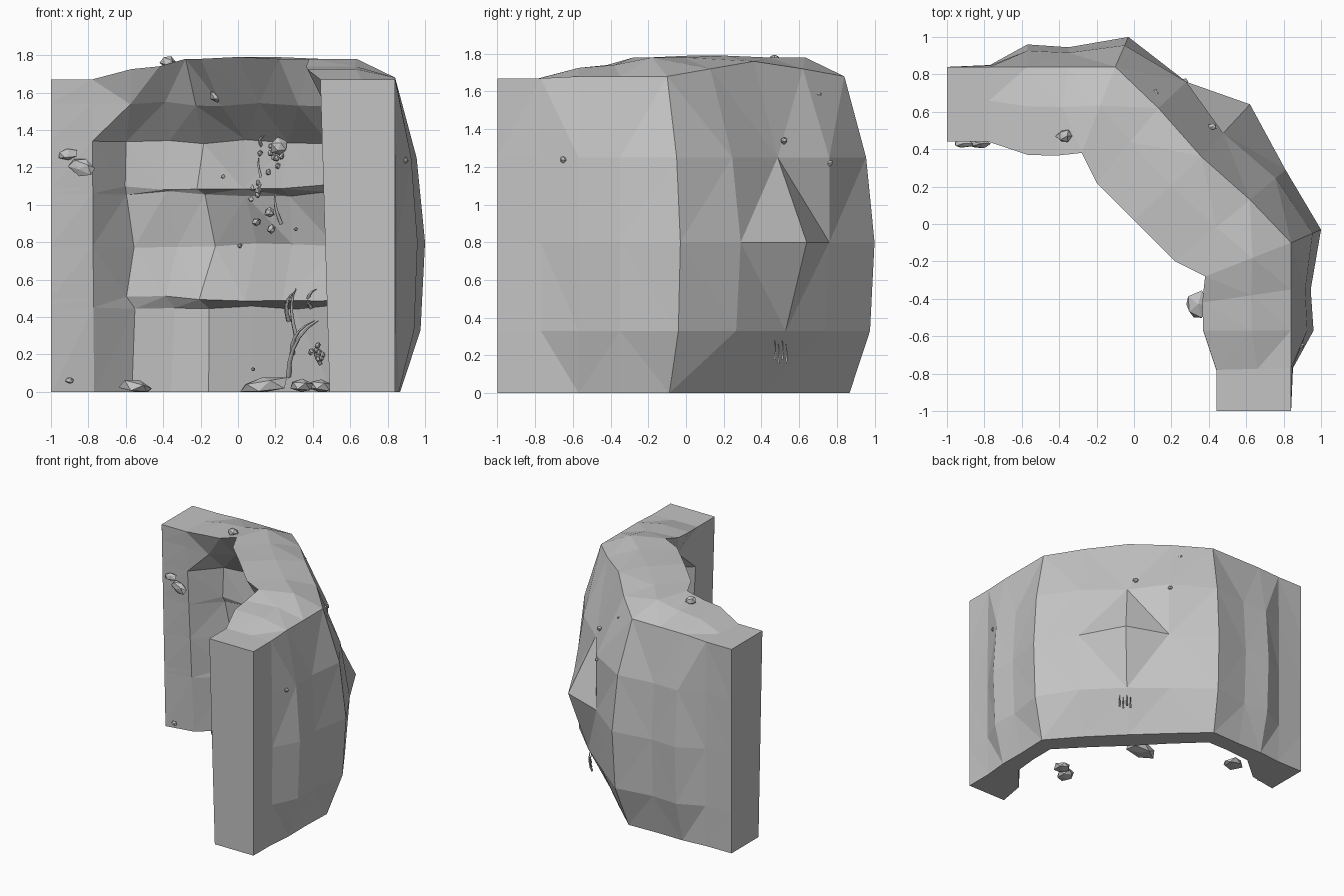
import bpy, bmesh, math, random
from mathutils import Vector, Matrix

random.seed(4)
if "Cube" in bpy.data.objects:
    bpy.data.objects.remove(bpy.data.objects["Cube"])

stone = bpy.data.materials.new("grey stone")
stone.use_nodes = True
GREY = (0.55, 0.55, 0.55, 1)
stone.diffuse_color = GREY
stone.node_tree.nodes["Principled BSDF"].inputs["Base Color"].default_value = GREY
stone.node_tree.nodes["Principled BSDF"].inputs["Roughness"].default_value = 0.9


def finish(bm, name):
    bmesh.ops.recalc_face_normals(bm, faces=bm.faces)
    mesh = bpy.data.meshes.new(name)
    bm.to_mesh(mesh)
    bm.free()
    mesh.materials.append(stone)
    obj = bpy.data.objects.new(name, mesh)
    bpy.context.collection.objects.link(obj)
    return obj


# Cliff stations along one arm up to the middle of the diagonal:
# outer top, outer bulge, inner rim, niche back (x, y each), outer z, ridge z
HALF = [
    ((-1, .84), (-1, .84), (-1, .44), (-1, .49), 1.67, 1.67),
    ((-.77, .84), (-.77, .85), (-.78, .44), (-.77, .53), 1.67, 1.67),
    ((-.57, .84), (-.57, .96), (-.57, .37), (-.56, .71), 1.68, 1.725),
    ((-.35, .84), (-.35, .945), (-.42, .365), (-.35, .73), 1.68, 1.74),
    ((-.1, .84), (-.03, 1), (-.28, .38), (-.15, .73), 1.68, 1.78),
    ((.13, .62), (.28, .76), (-.2, .22), (.08, .51), 1.72, 1.78),
]
MIDDLE = ((.36, .36), (.62, .64), (0, .02), (.29, .29), 1.76, 1.79)


def swap(station):
    return tuple((v[1], v[0]) if isinstance(v, tuple) else v for v in station)


stations = HALF + [MIDDLE] + [swap(s) for s in reversed(HALF)]
# The far side of the diagonal swells a little more
far = stations[7]
stations[7] = (far[0], (.81, .29), *far[2:])
LAST = len(stations) - 1

OUTER_ROWS = [(0, .17), (.33, .85), (.8, 1), (1.25, .72)]      # height, bulge
BULGE_CHANGES = {(5, 3): 1, (6, 3): .45, (6, 1): .6}           # slanted crease
INNER_ROWS = [(1.34, .04), (1.09, .08), (1.06, .04), (.78, -.02), (.5, .07), (.45, 0), (0, .01)]


def section(i, station):
    top, bulge, rim, niche = (Vector(p) for p in station[:4])
    z_out, z_ridge = station[4:]
    solid = i < 2 or i > LAST - 2
    points = []
    for k, (z, f) in enumerate(OUTER_ROWS):
        points.append((*top.lerp(bulge, BULGE_CHANGES.get((i, k), f)), z))
    points.append((*top, z_out))
    points.append((*top.lerp(rim, .45), z_ridge))
    points.append((*rim, z_ridge))
    # Overhang, shallower beside the arms
    depth = .1 if solid else .25 if i in (2, LAST - 2) else .4
    points.append((*rim.lerp(niche, depth), 1.54))
    for z, ledge in INNER_ROWS:
        if solid:
            back = rim.lerp(niche, 1 - z / z_ridge)
        else:
            back = niche - Vector((ledge, ledge)) * .7
        points.append((*back, z))
    return points


# Hollowed corner cliff
bm = bmesh.new()
rings = []
for i, station in enumerate(stations):
    ring = []
    for k, p in enumerate(section(i, station)):
        v = Vector(p)
        if 1 < i < LAST - 1 and k > 6 and v.z > 0:
            v += Vector([random.uniform(-.015, .015) for _ in range(3)])
        ring.append(bm.verts.new(v))
    rings.append(ring)
for a, b in zip(rings, rings[1:]):
    n = len(a)
    for k in range(n):
        m = (k + 1) % n
        bm.faces.new((a[k], a[m], b[m], b[k]))
bm.faces.new(rings[0])
bm.faces.new(rings[-1])
bmesh.ops.triangulate(bm, faces=bm.faces, quad_method='SHORT_EDGE')
finish(bm, "corner_cliff")


def rock(name, place, size):
    bm = bmesh.new()
    bmesh.ops.create_icosphere(bm, subdivisions=1, radius=1)
    for v in bm.verts:
        v.co *= random.uniform(.8, 1.1)
        v.co = Vector(c * s for c, s in zip(v.co, size))
    turn = Matrix.Rotation(random.uniform(-.4, .4), 4, 'Y')
    bmesh.ops.transform(bm, matrix=turn, verts=bm.verts)
    for v in bm.verts:
        v.co += Vector(place)
        v.co.z = max(v.co.z, 0)
    finish(bm, name)


def on_niche(x, z, out=0):
    return Vector((x - out, .58 - x - out, z))


# Large stones on the floor and arm
rock("arm_stone", (-.91, .43, 1.27), (.06, .025, .035))
rock("arm_stone", (-.83, .43, 1.2), (.08, .03, .05))
rock("floor_stone", (-.54, .56, .02), (.1, .08, .05))
rock("floor_stone", (.14, .25, .03), (.14, .09, .06))
rock("floor_stone", (.34, -.43, .03), (.07, .08, .04))
rock("floor_stone", (.44, -.35, .03), (.07, .07, .04))

# Pebbles stuck to the cliff
PEBBLES = [(-.37, .47, 1.76), (-.11, .36, 1.58), (-.26, .68, 1.39), (.11, .7, 1.58),
           (.27, .76, 1.22), (.42, .52, 1.34), (.89, -.65, 1.24), (-.9, .46, .06)]
for i, place in enumerate(PEBBLES):
    r = .05 if i < 2 else .025
    rock("pebble", place, (r, r * .8, r * .8))
for x, z, r in [(.27, 1.31, .05), (.22, .96, .03), (.15, .91, .025), (.23, .87, .025),
                (.36, .87, .012), (.06, .78, .015), (-.03, 1.15, .012), (.13, .12, .012)]:
    rock("niche_pebble", on_niche(x, z, .05), (r, r, r))
for cx, cz in [(.24, 1.25), (.18, 1.08), (.48, .2)]:
    for _ in range(8):
        x, z = random.gauss(cx, .025), random.gauss(cz, .03)
        rock("rubble", on_niche(x, z, .05), (.016, .016, .02))


# Thin bent roots on the niche wall
def root(points, width):
    curve = bpy.data.curves.new("root", 'CURVE')
    curve.dimensions = '3D'
    curve.bevel_depth = width
    curve.bevel_resolution = 0
    curve.resolution_u = 3
    spline = curve.splines.new('NURBS')
    spline.points.add(len(points) - 1)
    for i, (sp, p) in enumerate(zip(spline.points, points)):
        sp.co = (*p, 1)
        sp.radius = 1 - .8 * i / (len(points) - 1)
    spline.use_endpoint_u = True
    spline.order_u = 3
    curve.materials.append(stone)
    obj = bpy.data.objects.new("root", curve)
    bpy.context.collection.objects.link(obj)


for x, z, dx, dz in [(.28, .08, .2, .3), (.3, .2, .16, .18), (.32, .3, .04, .25),
                     (.4, .45, .07, .1), (.28, .38, .08, .16), (.45, .15, .03, .1),
                     (.15, 1.3, .04, .07), (.17, 1.05, -.01, .2), (.24, .9, .02, .18)]:
    root([on_niche(x, z, .01), on_niche(x + dx * .3, z + dz * .7, .07),
          on_niche(x + dx, z + dz, .05)], .014)

# Root tips poking out of the back
for k in range(4):
    base = Vector((.48 + k * .02, .53 - k * .02, .16 + .02 * (k % 2)))
    root([base, base + Vector((.01, .01, .05)), base + Vector((0, 0, .1))], .008)
